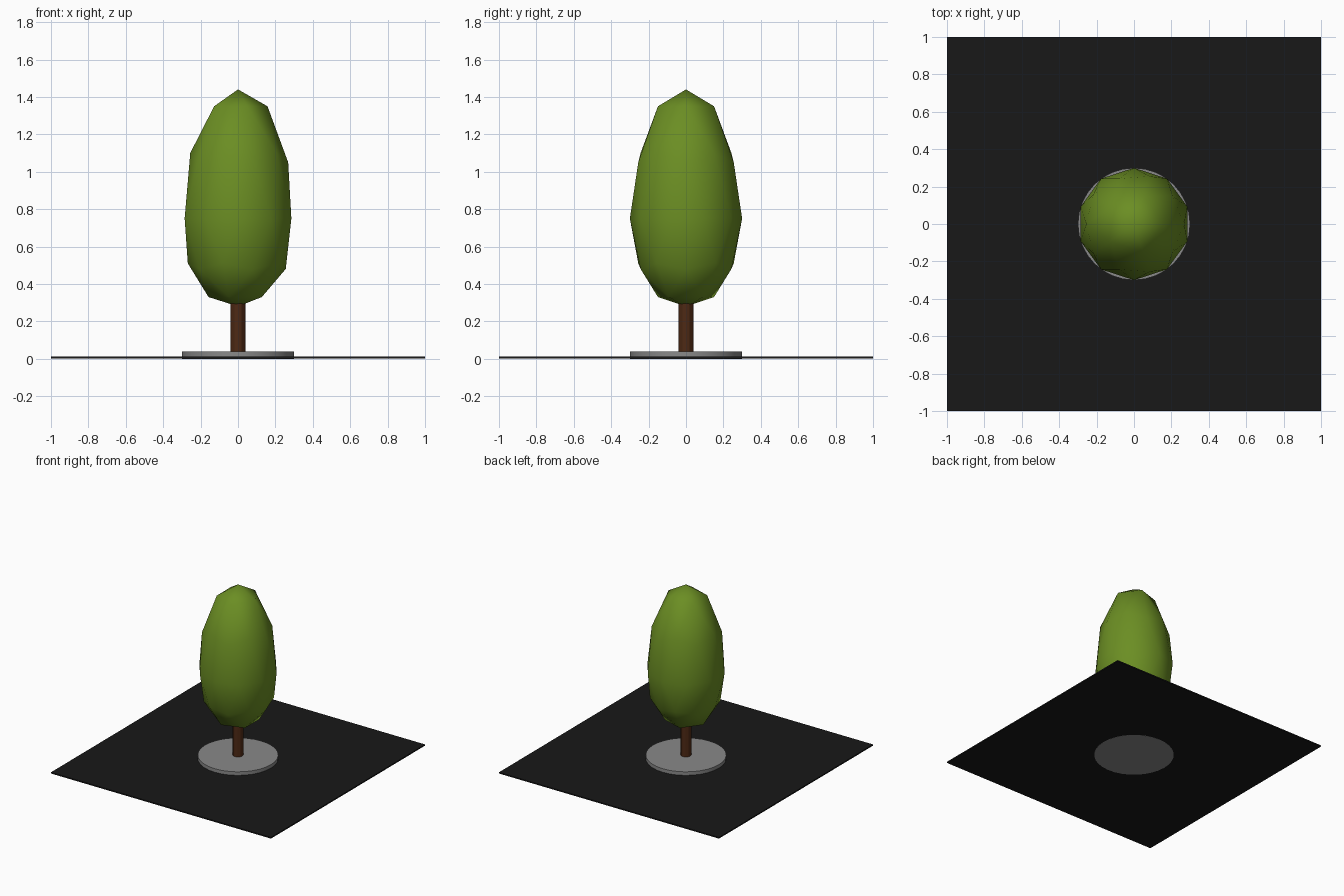
import bpy

if "Cube" in bpy.data.objects:
    bpy.data.objects.remove(bpy.data.objects["Cube"])


def finish(name, color, angle=None):
    """Name the active object, colour it and set its shading."""
    ob = bpy.context.object
    ob.name = name
    mat = bpy.data.materials.new(name + "_colour")
    mat.diffuse_color = (*color, 1)
    mat.use_nodes = True
    mat.node_tree.nodes["Principled BSDF"].inputs["Base Color"].default_value = mat.diffuse_color
    ob.data.materials.append(mat)
    if angle is not None:
        bpy.ops.object.shade_smooth_by_angle(angle=angle)
    return ob


def cylinder(name, radius, z0, z1, sides, color):
    bpy.ops.mesh.primitive_cylinder_add(vertices=sides, radius=radius, depth=z1 - z0,
                                        location=(0, 0, (z0 + z1) / 2))
    return finish(name, color, 0.5)


# Thin square ground slab, just above the underside of the disc
bpy.ops.mesh.primitive_cube_add(size=1, location=(0, 0, 0.006))
bpy.context.object.scale = (2, 2, 0.01)
bpy.ops.object.transform_apply(location=False, rotation=False, scale=True)
finish("ground_slab", (0.009, 0.009, 0.009))

# Round planter disc and trunk
cylinder("planter_disc", 0.30, 0.0, 0.04, 32, (0.25, 0.25, 0.25))
cylinder("trunk", 0.04, 0.03, 0.34, 12, (0.075, 0.022, 0.007))

# Foliage: low-poly sphere, each ring lifted to its height for an egg shape
bpy.ops.mesh.primitive_ico_sphere_add(subdivisions=2, radius=1)
foliage = finish("foliage", (0.147, 0.27, 0.017))
heights = {-1.0: 0.28, -0.851: 0.33, -0.526: 0.48, -0.447: 0.51, 0.0: 0.75,
           0.447: 1.05, 0.526: 1.10, 0.851: 1.35, 1.0: 1.44}
for v in foliage.data.vertices:
    ring = min(heights, key=lambda h: abs(h - v.co.z))
    v.co = (v.co.x * 0.3, v.co.y * 0.3, heights[ring])
bpy.ops.object.shade_smooth()
